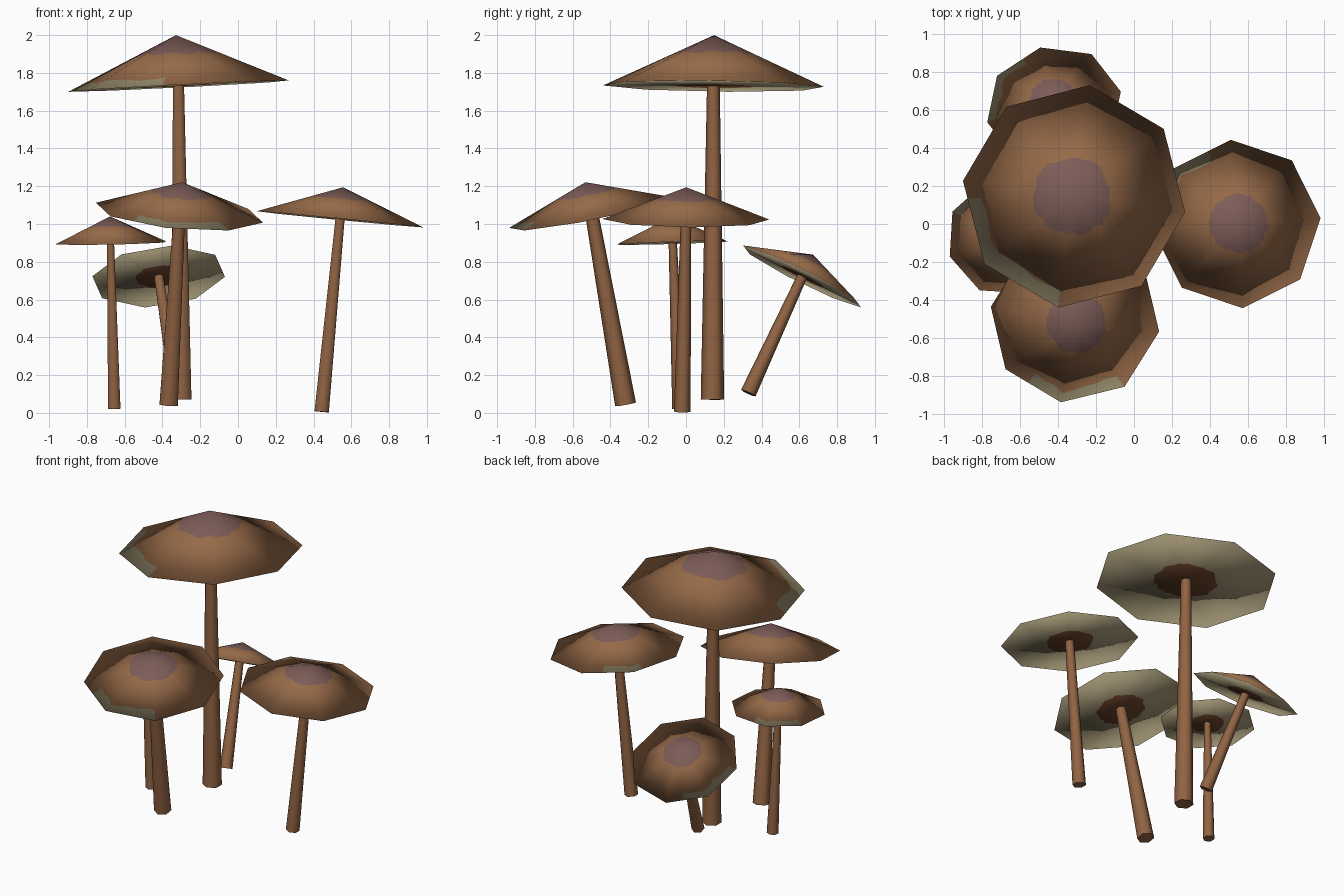
import bpy, bmesh, math, random
from mathutils import Vector

if "Cube" in bpy.data.objects:
    bpy.data.objects.remove(bpy.data.objects["Cube"])

random.seed(4)


def mat(name, rgb):
    m = bpy.data.materials.new(name)
    m.diffuse_color = (*rgb, 1)
    m.use_nodes = True
    m.node_tree.nodes["Principled BSDF"].inputs["Base Color"].default_value = m.diffuse_color
    return m


BROWN = mat("cap_brown", (0.305, 0.144, 0.065))
PURPLE = mat("crown_purple", (0.205, 0.108, 0.096))
BEIGE = mat("gill_beige", (0.328, 0.275, 0.162))
DARK = mat("gill_centre_brown", (0.141, 0.053, 0.023))
STEM = mat("stem_brown", (0.283, 0.125, 0.056))

SIDES, SUB = 8, 5
N = SIDES * SUB


def make_cap(name, centre, axis, R, h, phase, patch):
    """Eight-sided cone with a flat underside, crown spot and rim patch."""
    bm = bmesh.new()
    normals = []
    rot = Vector((0, 0, 1)).rotation_difference(Vector(axis))
    apothem = R * math.cos(math.pi / SIDES)

    def vert(p, n):
        normals.append(n.normalized())
        return bm.verts.new(p)

    def ring(t_of, top):
        vs = []
        for i in range(N):
            a = 2 * math.pi * i / N
            local = a % (2 * math.pi / SIDES) - math.pi / SIDES
            edge = apothem / math.cos(local)
            if i % SUB == 0:
                edge = R
            t = t_of(i, edge)
            d = Vector((math.cos(a + phase), math.sin(a + phase), 0))
            n = Vector((0, 0, 1 if top else -1)) * (1 - t) + (d + Vector((0, 0, -0.18))) * t
            vs.append(vert(d * edge * t + Vector((0, 0, h * (1 - t) if top else 0)), n))
        return vs

    def spot(i, edge):
        return R * (0.345 + random.uniform(-0.02, 0.02)) / edge

    apex = vert((0, 0, h), Vector((0, 0, 1)))
    crown = ring(spot, True)
    shoulder = ring(lambda i, e: 0.86 + random.uniform(-0.03, 0.03), True)
    rim = ring(lambda i, e: 1.0, True)
    gill = ring(spot, False)
    base = vert((0, 0, 0), Vector((0, 0, -1)))

    def in_patch(i):
        a = math.degrees(2 * math.pi * (i + 0.5) / N + phase) % 360
        return patch[0] <= a <= patch[1]

    def face(vs, m):
        bm.faces.new(vs).material_index = m

    for i in range(N):
        j = (i + 1) % N
        face((apex, crown[i], crown[j]), 1)
        face((crown[i], shoulder[i], shoulder[j], crown[j]), 0)
        face((shoulder[i], rim[i], rim[j], shoulder[j]), 2 if in_patch(i) else 0)
        face((rim[i], gill[i], gill[j], rim[j]), 2)
        face((gill[i], base, gill[j]), 3)

    me = bpy.data.meshes.new(name)
    bm.to_mesh(me)
    bm.free()
    for m in (BROWN, PURPLE, BEIGE, DARK):
        me.materials.append(m)
    me.polygons.foreach_set("use_smooth", [True] * len(me.polygons))
    # soft normals that roll over the rim
    me.normals_split_custom_set_from_vertices(normals)
    ob = bpy.data.objects.new(name, me)
    bpy.context.collection.objects.link(ob)
    ob.location = centre
    ob.rotation_mode = "QUATERNION"
    ob.rotation_quaternion = rot


def make_stem(name, bottom, top, r0, r1):
    """Tapered stem between two points."""
    a, b = Vector(bottom), Vector(top)
    bpy.ops.mesh.primitive_cone_add(vertices=6, radius1=r0, radius2=r1, depth=(b - a).length,
                                    location=(a + b) / 2)
    ob = bpy.context.object
    ob.name = name
    ob.rotation_mode = "QUATERNION"
    ob.rotation_quaternion = Vector((0, 0, 1)).rotation_difference(b - a)
    ob.data.materials.append(STEM)
    bpy.ops.object.shade_smooth_by_angle(angle=math.radians(70))


# name, cap centre, cap axis, radius, height, phase, rim patch angles, stem foot, stem radii
MUSHROOMS = [
    ("tall", (-0.315, 0.145, 1.73), (-0.05, 0.013, 1), 0.59, 0.27, -8, (180, 265),
     (-0.30, 0.14, 0.07), 0.062, 0.034),
    ("front", (-0.31, -0.50, 1.06), (0.09, -0.2, 1), 0.45, 0.165, -9, (235, 305),
     (-0.367, -0.32, 0.045), 0.056, 0.035),
    ("right", (0.54, 0.0, 1.025), (0.097, 0.01, 1), 0.443, 0.17, 4, (108, 148),
     (0.443, -0.02, 0.006), 0.044, 0.028),
    ("left", (-0.675, -0.07, 0.90), (-0.02, -0.03, 1), 0.31, 0.14, 19, (95, 150),
     (-0.655, -0.035, 0.022), 0.038, 0.022),
    ("back", (-0.42, 0.615, 0.722), (-0.11, 0.5, 1), 0.36, 0.13, 13, (125, 190),
     (-0.325, 0.33, 0.105), 0.042, 0.027),
]

for n, c, ax, R, h, ph, patch, foot, r0, r1 in MUSHROOMS:
    make_cap(n + "_cap", c, ax, R, h, math.radians(ph), patch)
    make_stem(n + "_stem", foot, c, r0, r1)
